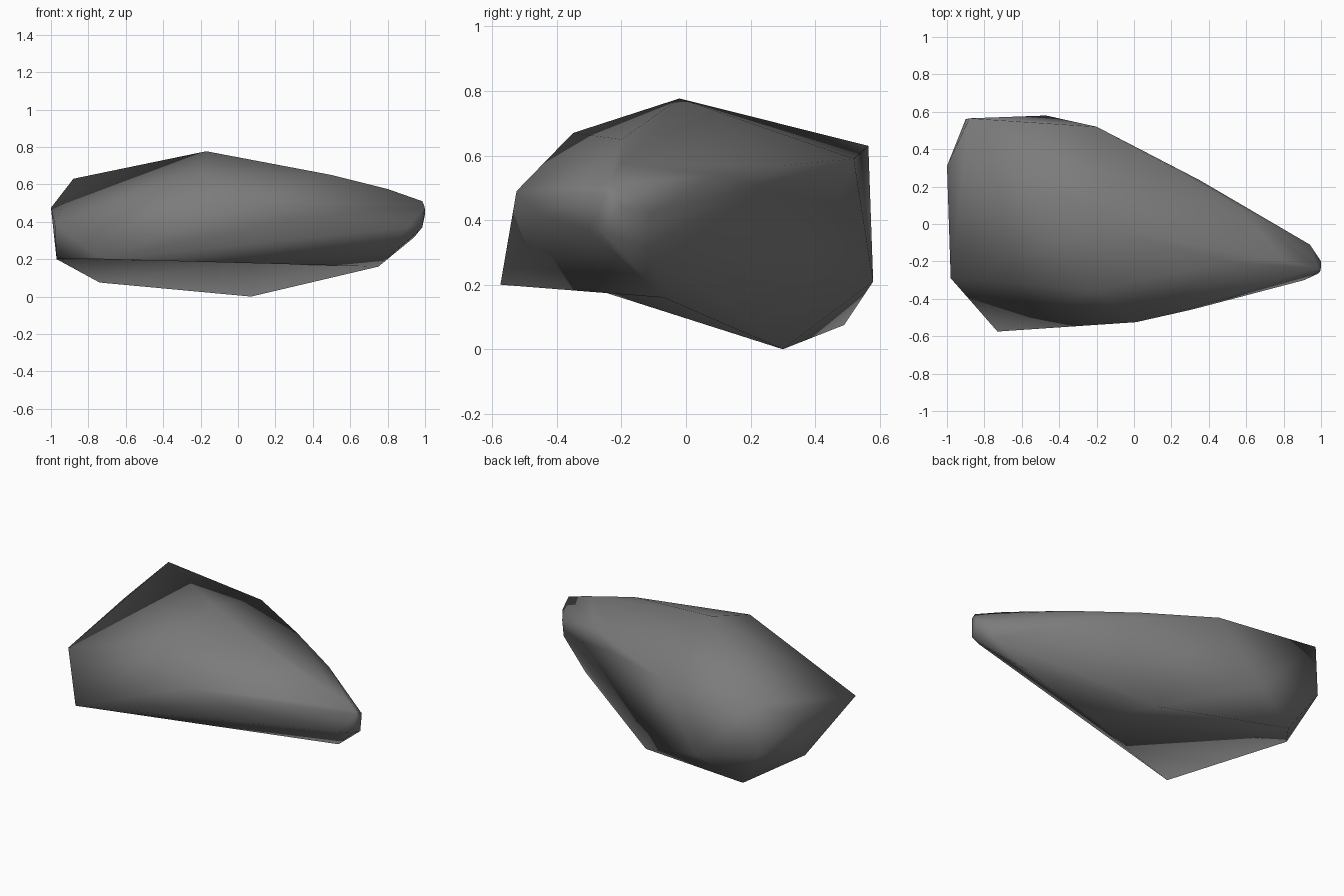
import bpy, bmesh
from mathutils import Vector

if "Cube" in bpy.data.objects:
    bpy.data.objects.remove(bpy.data.objects["Cube"])

# Corner points of the rock: blunt end (-x), ridge, tapering nose (+x), underside
blunt_end = [(-0.88, 0.565, 0.63), (-1.0, 0.31, 0.475), (-0.98, -0.29, 0.39),
             (-0.90, 0.56, 0.32), (-0.47, 0.58, 0.21)]
ridge = [(-0.17, -0.02, 0.777), (-0.20, -0.35, 0.67), (-0.20, 0.52, 0.59),
         (0.01, -0.525, 0.49), (0.50, -0.20, 0.65), (0.20, 0.305, 0.57),
         (0.35, 0.235, 0.51), (0.57, 0.09, 0.54), (0.32, -0.455, 0.42),
         (0.55, -0.385, 0.40)]
nose = [(0.80, -0.20, 0.575), (0.78, -0.30, 0.50), (0.985, -0.24, 0.51),
        (0.998, -0.25, 0.48), (1.0, -0.20, 0.44), (0.985, -0.265, 0.37),
        (0.94, -0.11, 0.42), (0.91, -0.30, 0.37), (0.94, -0.125, 0.315)]
# Corners around the shallow hollow underneath, and its deepest point
rim = [(-0.73, -0.575, 0.20), (-0.97, 0.20, 0.20), (-0.74, 0.49, 0.075),
       (0.07, 0.30, 0.0), (0.75, -0.07, 0.16)]
hollow = (0.07, -0.28, 0.185)

# Wrap the points in a closed convex skin
bm = bmesh.new()
for p in blunt_end + ridge + nose + rim:
    bm.verts.new(p)
bmesh.ops.convex_hull(bm, input=bm.verts[:])
bmesh.ops.delete(bm, geom=[v for v in bm.verts if not v.link_faces], context='VERTS')

# Hollow: open the faces inside the rim and fan them to the deepest point
def on_rim(v):
    return any((v.co - Vector(p)).length < 1e-4 for p in rim)

inside = [f for f in bm.faces if all(on_rim(v) for v in f.verts)]
bmesh.ops.delete(bm, geom=inside, context='FACES')
centre = bm.verts.new(hollow)
for e in [e for e in bm.edges if e.is_boundary]:
    bm.faces.new((e.verts[0], e.verts[1], centre))

bmesh.ops.recalc_face_normals(bm, faces=bm.faces[:])
for f in bm.faces:
    f.smooth = True

mesh = bpy.data.meshes.new("rock")
bm.to_mesh(mesh)
bm.free()

# One stone grey all over
grey = bpy.data.materials.new("stone_grey")
grey.diffuse_color = (0.2, 0.2, 0.2, 1.0)
grey.use_nodes = True
grey.node_tree.nodes["Principled BSDF"].inputs["Base Color"].default_value = grey.diffuse_color
mesh.materials.append(grey)

rock = bpy.data.objects.new("rock", mesh)
bpy.context.collection.objects.link(rock)
